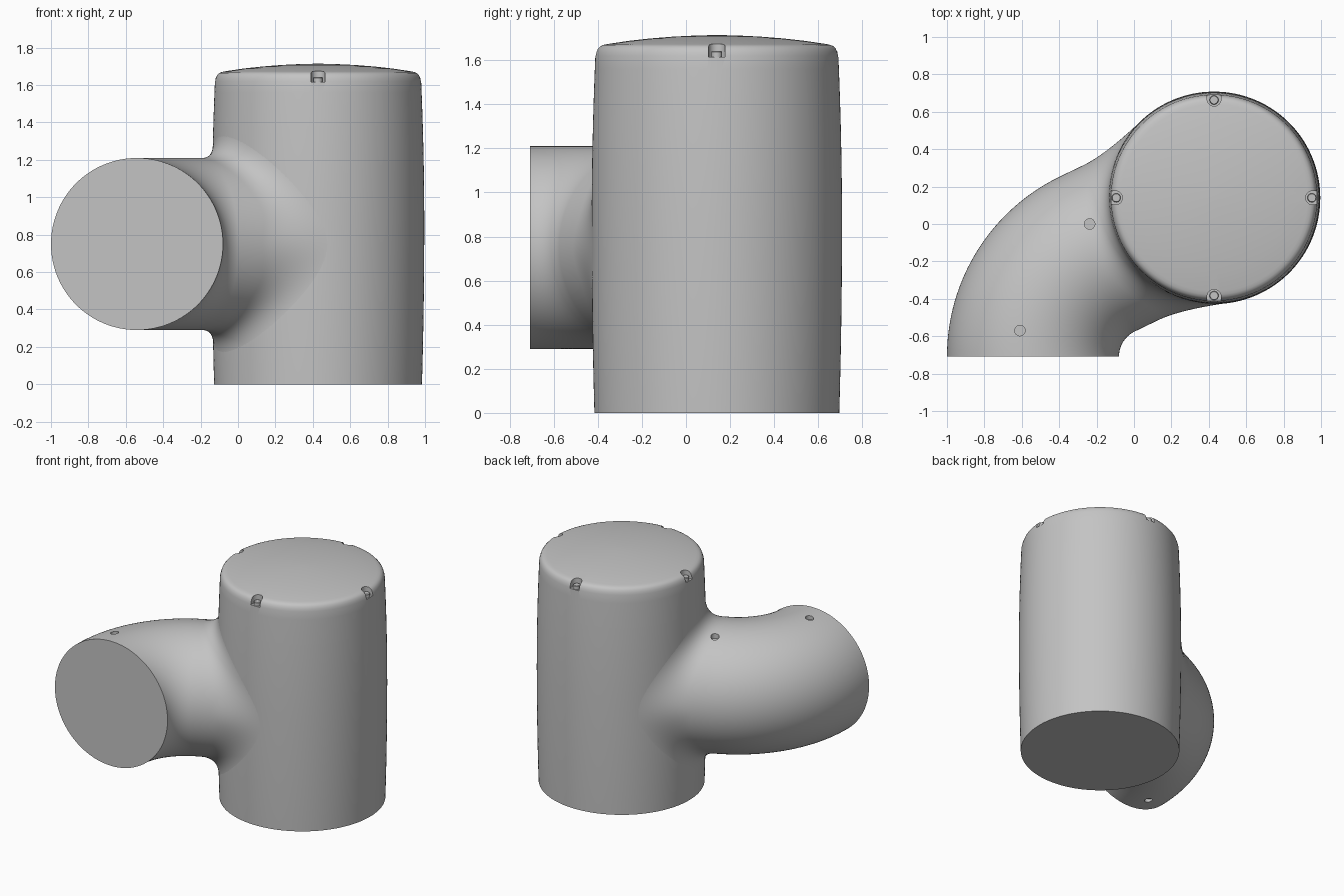
import bpy, bmesh, math
from mathutils import Vector

if "Cube" in bpy.data.objects:
    bpy.data.objects.remove(bpy.data.objects["Cube"], do_unlink=True)

AXIS = Vector((0.428, 0.14, 0))      # axis of the upright barrel
BEND = Vector((0.068, -0.708, 0))    # centre of the elbow bend
BEND_R, TUBE_R, TUBE_Z = 0.608, 0.46, 0.75
SEAM, NOTCH_Z, NOTCH_R = 1.38, 1.615, 0.527
UP = Vector((0, 0, 1))

grey = bpy.data.materials.new("plain grey")
grey.use_nodes = True
grey.diffuse_color = (0.55, 0.55, 0.55, 1)
grey.node_tree.nodes["Principled BSDF"].inputs["Base Color"].default_value = (0.55, 0.55, 0.55, 1)


def finish(bm, name):
    """Turn a bmesh into a grey object."""
    bmesh.ops.recalc_face_normals(bm, faces=bm.faces)
    mesh = bpy.data.meshes.new(name)
    bm.to_mesh(mesh)
    bm.free()
    mesh.materials.append(grey)
    ob = bpy.data.objects.new(name, mesh)
    bpy.context.collection.objects.link(ob)
    return ob


def select(ob):
    bpy.ops.object.select_all(action='DESELECT')
    ob.select_set(True)
    bpy.context.view_layer.objects.active = ob


def smooth(ob):
    select(ob)
    bpy.ops.object.shade_smooth_by_angle(angle=math.radians(32))


def loft(bm, rings):
    """Skin a list of point rings and close both ends."""
    loops = [[bm.verts.new(p) for p in ring] for ring in rings]
    n = len(loops[0])
    for a, b in zip(loops, loops[1:]):
        for i in range(n):
            j = (i + 1) % n
            bm.faces.new((a[i], a[j], b[j], b[i]))
    bm.faces.new(loops[0])
    bm.faces.new(loops[-1])


def circle(center, r, n):
    return [center + Vector((r * math.cos(2 * math.pi * i / n),
                             r * math.sin(2 * math.pi * i / n), 0)) for i in range(n)]


def lathe(name, profile, center=AXIS, n=160):
    bm = bmesh.new()
    loft(bm, [circle(center + UP * z, r, n) for r, z in profile])
    return finish(bm, name)


def carve(ob, cutter):
    """Subtract the cutter, then discard it."""
    cutter.hide_render = True
    mod = ob.modifiers.new("carve", 'BOOLEAN')
    mod.operation, mod.solver, mod.object = 'DIFFERENCE', 'EXACT', cutter
    select(ob)
    bpy.ops.object.modifier_apply(modifier=mod.name)
    bpy.data.objects.remove(cutter, do_unlink=True)


def barrel_r(z):
    """Slightly swollen barrel radius at height z."""
    t = (z - 0.85) / 0.8
    return 0.568 - (0.011 if t < 0 else 0.018) * t * t


# Barrel body
lathe_steps = [SEAM * i / 20 for i in range(21)]
body = lathe("barrel_body", [(barrel_r(z), z) for z in lathe_steps])
smooth(body)

# Domed cap with rounded rim
cap_profile = [(barrel_r(z), z) for z in (SEAM, 1.44, 1.5, 1.56, 1.62)]
cap_profile += [(0.547, 1.637), (0.541, 1.652), (0.531, 1.663), (0.518, 1.669), (0.5, 1.673),
                (0.4, 1.688), (0.3, 1.699), (0.2, 1.707), (0.1, 1.712), (0.02, 1.714)]
cap = lathe("domed_cap", cap_profile)

# Four screw notches in the cap rim, each open to the outside
bm = bmesh.new()
for k in range(4):
    a = k * math.pi / 2
    out, side = Vector((math.cos(a), math.sin(a), 0)), Vector((-math.sin(a), math.cos(a), 0))
    shape = [(0.2, -0.037)]
    shape += [(-0.037 * math.sin(t), -0.037 * math.cos(t))
              for t in [math.pi * i / 16 for i in range(17)]]
    shape += [(0.2, 0.037)]
    base = [AXIS + out * (NOTCH_R + u) + side * v for u, v in shape]
    loft(bm, [[p + UP * z for p in base] for z in (NOTCH_Z, 1.8)])
carve(cap, finish(bm, "notch_cutter"))
smooth(cap)

# Screw heads standing in the notches
for k in range(4):
    a = k * math.pi / 2
    spot = AXIS + Vector((math.cos(a), math.sin(a), 0)) * (NOTCH_R - 0.004)
    smooth(lathe("cap_screw_%d" % (k + 1),
                 [(0.024, NOTCH_Z - 0.01), (0.024, 1.638), (0.021, 1.642)], spot, 24))

# Elbow: bend from the front opening, then a straight run aimed at the barrel axis
to_axis = AXIS - BEND
run = math.sqrt(to_axis.length ** 2 - BEND_R ** 2)
heading = math.atan2(to_axis.y, to_axis.x) - math.asin(BEND_R / to_axis.length)
turn = math.pi / 2 - heading
d = Vector((math.cos(heading), math.sin(heading), 0))
n = Vector((-math.sin(heading), math.cos(heading), 0))
angles = [2 * math.pi * i / 128 for i in range(128)]

rings = []
for s in range(33):
    t = turn * s / 32
    out = Vector((-math.cos(t), math.sin(t), 0))
    rings.append([BEND + out * (BEND_R + TUBE_R * math.cos(q))
                  + UP * (TUBE_Z + TUBE_R * math.sin(q)) for q in angles])

# Flared fillet: each strand curves from the tube into the barrel's tangent
strands = []
for q in angles:
    lat, z = TUBE_R * math.cos(q), TUBE_Z + TUBE_R * math.sin(q)
    lat_b, z_b = 0.54 * math.cos(q), TUBE_Z + 0.61 * math.sin(q)
    r = barrel_r(z_b) - 0.001
    phi = math.asin(lat_b / r)
    u_c = (lat * math.sin(phi) - r) / math.cos(phi)
    u_a = max(u_c - 0.13, -run + 0.004)
    p0 = AXIS + d * u_a + n * lat + UP * z
    p1 = AXIS + d * u_c + n * lat + UP * z
    p2 = AXIS - d * (r * math.cos(phi)) + n * lat_b + UP * z_b
    strands.append([p0 * (1 - w) ** 2 + p1 * 2 * w * (1 - w) + p2 * w * w
                    for w in [i / 16 for i in range(17)]])
rings += [list(ring) for ring in zip(*strands)]
# closing ring hidden inside the barrel
rings.append([AXIS + n * (0.3 * math.cos(q)) + UP * (TUBE_Z + 0.3 * math.sin(q)) for q in angles])
bm = bmesh.new()
loft(bm, rings)
elbow = finish(bm, "elbow_pipe")

# Shallow screw holes on the top and underside of the elbow
bm = bmesh.new()
for x, y in ((-0.237, 0.0), (-0.61, -0.57)):
    off = (Vector((x, y, 0)) - BEND).length - BEND_R
    h = math.sqrt(TUBE_R ** 2 - off ** 2) - 0.025
    for sign in (1, -1):
        loft(bm, [circle(Vector((x, y, TUBE_Z + sign * e)), 0.028, 24) for e in (h, h + 0.2)])
carve(elbow, finish(bm, "hole_cutter"))
smooth(elbow)
